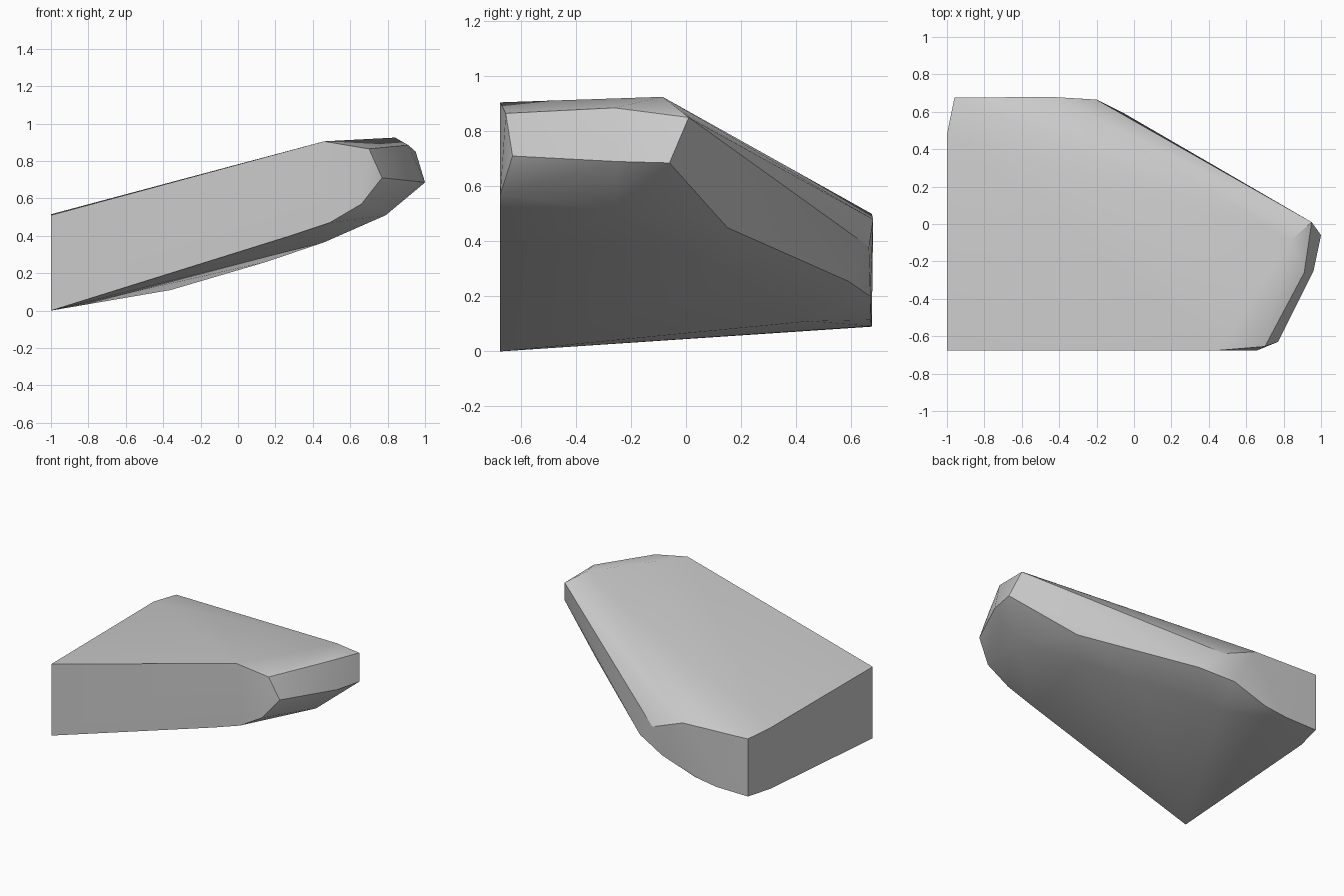
import bpy, bmesh, math

cube = bpy.data.objects.get("Cube")
if cube:
    bpy.data.objects.remove(cube, do_unlink=True)

# Stone colour
stone = bpy.data.materials.new("stone_grey")
stone.use_nodes = True
grey = (0.6, 0.6, 0.6, 1)
stone.diffuse_color = grey
stone.node_tree.nodes["Principled BSDF"].inputs["Base Color"].default_value = grey

# Corner groups of the chiselled slab
front_outline = [(-1, 0), (-1, .51), (.46, .905), (.66, .57), (.49, .47), (.28, .40)]
front = [(x, -.675, z) for x, z in front_outline]
front += [(.70, -.655, .865), (.77, -.63, .71)]
nose = [(.95, .01, .85), (.84, -.085, .925), (.91, -.26, .885),
        (1, -.06, .685), (.96, -.25, .69)]
back = [(-.96, .675, .09), (-.96, .675, .50), (-.45, .68, .48), (-.2, .665, .38),
        (-.28, .67, .20), (-.54, .67, .115), (-.71, .675, .092)]
left_edge = [(-1, .48, .08), (-1, .48, .515)]
belly = [(-.05, .59, .255), (.6, .15, .45), (-.36, .45, .11), (.15, .2, .26),
         (.46, 0, .365), (.79, -.25, .51), (.77, -.47, .59)]

# Wrap the corners in a closed convex shell
bm = bmesh.new()
for co in front + nose + back + left_edge + belly:
    bm.verts.new(co)
hull = bmesh.ops.convex_hull(bm, input=bm.verts)
loose = {v for v in hull["geom_interior"] + hull["geom_unused"]
         if isinstance(v, bmesh.types.BMVert)}
bmesh.ops.delete(bm, geom=list(loose), context='VERTS')
bmesh.ops.dissolve_limit(bm, angle_limit=math.radians(1), verts=bm.verts, edges=bm.edges)
bmesh.ops.recalc_face_normals(bm, faces=bm.faces)

mesh = bpy.data.meshes.new("rock_slab")
bm.to_mesh(mesh)
bm.free()
mesh.materials.append(stone)
rock = bpy.data.objects.new("rock_slab", mesh)
bpy.context.collection.objects.link(rock)

# Soft shading over shallow creases, crisp main edges
bpy.context.view_layer.objects.active = rock
rock.select_set(True)
bpy.ops.object.shade_smooth_by_angle(angle=math.radians(30))
